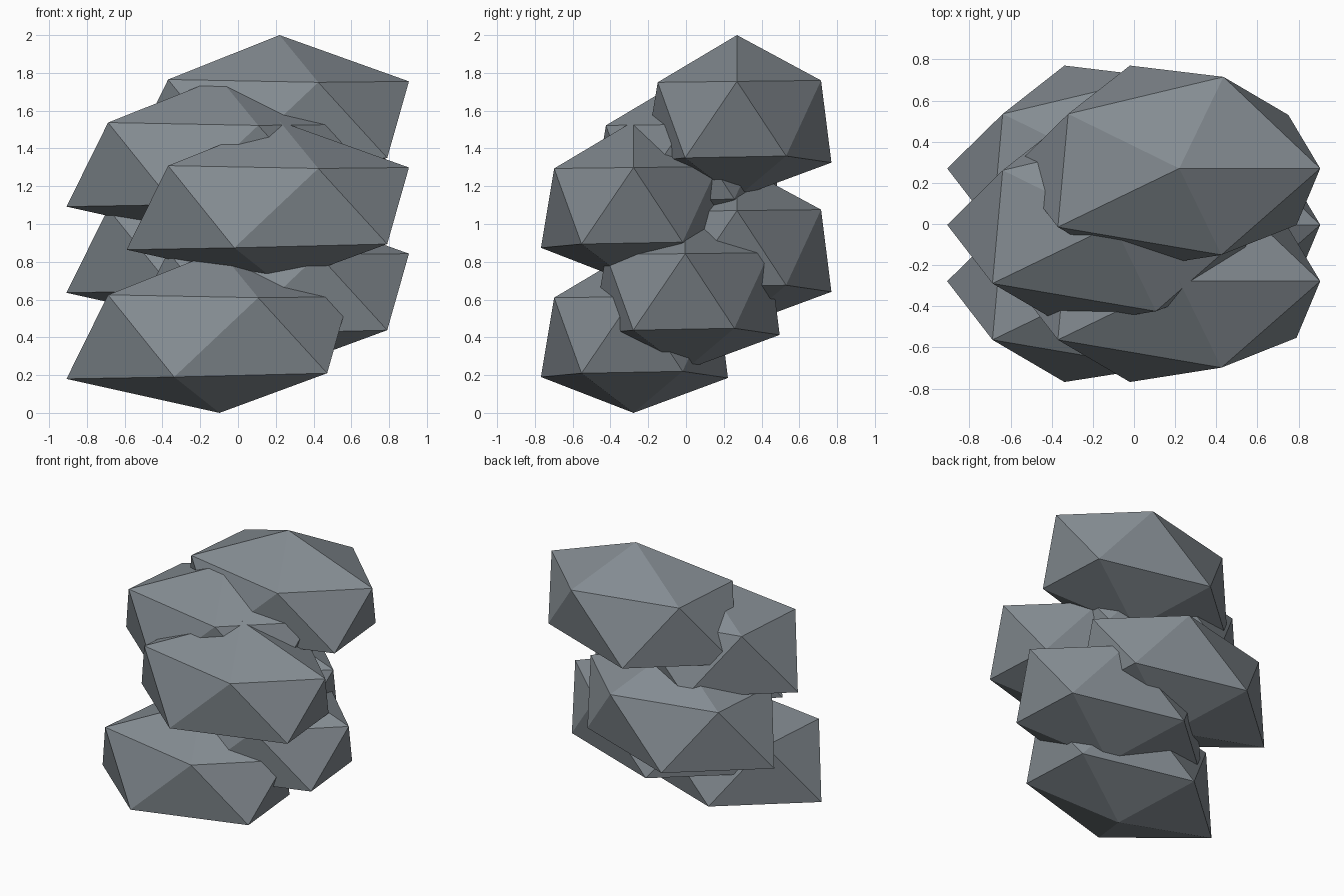
import bpy
import bmesh
from mathutils import Vector

cube = bpy.data.objects.get("Cube")
if cube:
    bpy.data.objects.remove(cube, do_unlink=True)

# One slate grey for every rock
slate = bpy.data.materials.new("slate_grey")
slate.use_nodes = True
colour = (0.23, 0.26, 0.285, 1.0)
slate.diffuse_color = colour
slate.node_tree.nodes["Principled BSDF"].inputs["Base Color"].default_value = colour

# Irregular, flattened twenty-sided rock: two poles and two staggered rings
TOP = (0.22, 0.27, 2.0)
UPPER_RING = [(-0.37, -0.015, 1.765), (0.425, -0.15, 1.75), (0.905, 0.27, 1.755),
              (0.435, 0.715, 1.76), (-0.32, 0.535, 1.76)]
LOWER_RING = [(-0.02, -0.22, 1.33), (0.79, -0.005, 1.35), (0.75, 0.53, 1.36),
              (-0.02, 0.77, 1.325), (-0.59, 0.27, 1.32)]
BOTTOM = (0.22, 0.27, 1.14)


def rock_mesh():
    bm = bmesh.new()
    for point in [TOP, *UPPER_RING, *LOWER_RING, BOTTOM]:
        bm.verts.new(point)
    bmesh.ops.convex_hull(bm, input=bm.verts[:])
    bmesh.ops.recalc_face_normals(bm, faces=bm.faces[:])
    mesh = bpy.data.meshes.new("rock")
    bm.to_mesh(mesh)
    bm.free()
    mesh.materials.append(slate)
    return mesh


# Six copies stepping down, alternating in x and cycling through three depths
NAMES = ["top_rock", "upper_middle_rock", "upper_front_rock",
         "lower_back_rock", "lower_middle_rock", "bottom_rock"]
STEP = Vector((-0.318, -0.274, -0.228))
rock = rock_mesh()
for i, name in enumerate(NAMES):
    obj = bpy.data.objects.new(name, rock)
    obj.location = (STEP.x * (i % 2), STEP.y * (i % 3), STEP.z * i)
    bpy.context.collection.objects.link(obj)
